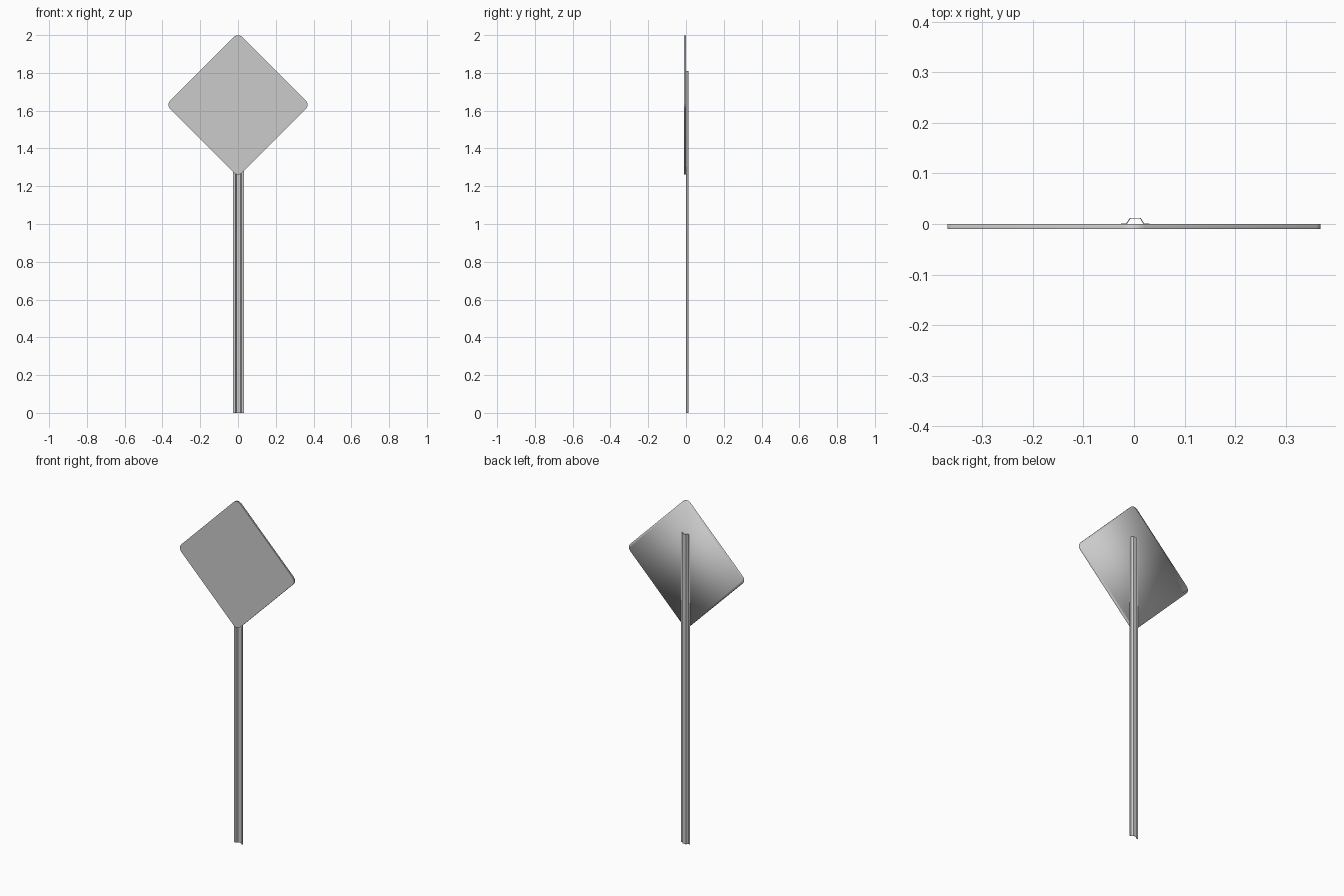
import bpy, bmesh, math
from mathutils import Vector

cube = bpy.data.objects.get("Cube")
if cube:
    bpy.data.objects.remove(cube, do_unlink=True)

# Plain galvanised grey
grey = bpy.data.materials.new("light grey metal")
grey.use_nodes = True
colour = (0.6, 0.6, 0.6, 1)
grey.diffuse_color = colour
grey.node_tree.nodes["Principled BSDF"].inputs["Base Color"].default_value = colour


def extrude_profile(name, points, direction):
    """Close a planar outline and extrude it along a direction."""
    bm = bmesh.new()
    face = bm.faces.new([bm.verts.new(p) for p in points])
    new = bmesh.ops.extrude_face_region(bm, geom=[face])["geom"]
    verts = [g for g in new if isinstance(g, bmesh.types.BMVert)]
    bmesh.ops.translate(bm, verts=verts, vec=Vector(direction))
    bmesh.ops.recalc_face_normals(bm, faces=bm.faces)
    mesh = bpy.data.meshes.new(name)
    bm.to_mesh(mesh)
    bm.free()
    mesh.materials.append(grey)
    obj = bpy.data.objects.new(name, mesh)
    bpy.context.collection.objects.link(obj)
    return obj


# Diamond sign plate with small rounded corners
HALF, RADIUS, STEPS = 0.369, 0.03, 3
CENTRE_Z = 2.0 - HALF
outline = []
for corner in range(4):
    base = corner * math.pi / 2
    cx, cz = (HALF - RADIUS) * math.cos(base), (HALF - RADIUS) * math.sin(base)
    for i in range(STEPS + 1):
        a = base + math.pi / 2 * (i / STEPS - 0.5)
        outline.append((cx + RADIUS * math.cos(a), -0.01,
                        CENTRE_Z + cz + RADIUS * math.sin(a)))
plate = extrude_profile("sign_plate", outline, (0, 0.01, 0))

# Crisp front rim, soft back rim
plate.data.shade_smooth()
for edge in plate.data.edges:
    edge.use_edge_sharp = all(plate.data.vertices[v].co.y < -0.005
                              for v in edge.vertices)

# Open hat-channel post: right half of the section, mirrored about its axis
AXIS, SHEET = 0.0025, 0.0015
outer = [(0.0285, 0.001), (0.018, 0.001), (0.0105, 0.012)]
inner = [(0.0095, 0.012 - SHEET), (0.0165, 0.001 - SHEET), (0.0285, 0.001 - SHEET)]
half = outer[::-1] + inner[::-1]
section = half + [(-x, y) for x, y in reversed(half)]
post = extrude_profile("post", [(AXIS + x, y, 0) for x, y in section], (0, 0, 1.81))
